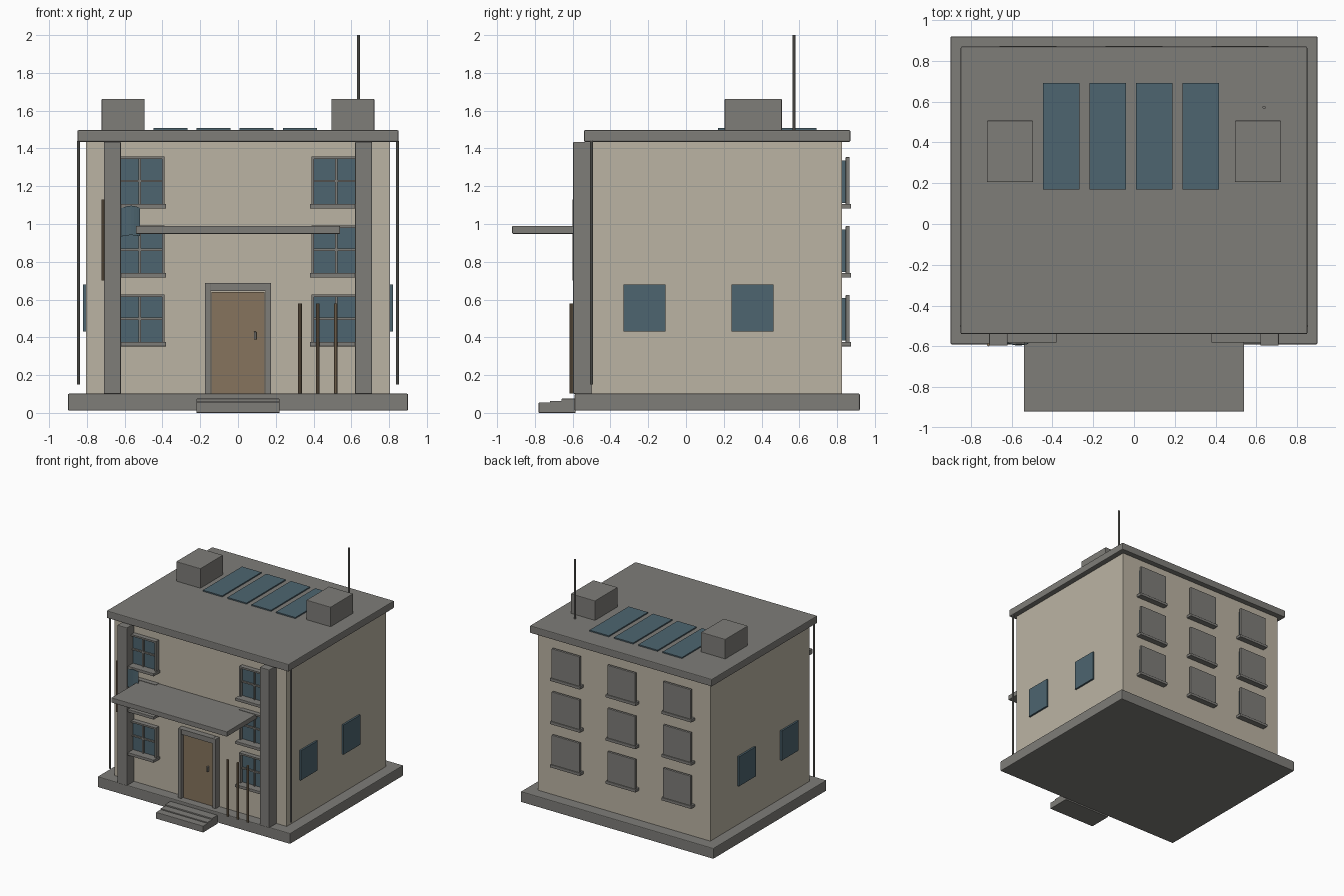
import bpy, math

cube = bpy.data.objects.get("Cube")
if cube:
    bpy.data.objects.remove(cube, do_unlink=True)


def material(name, color):
    m = bpy.data.materials.new(name)
    m.use_nodes = True
    m.diffuse_color = (*color, 1)
    m.node_tree.nodes["Principled BSDF"].inputs["Base Color"].default_value = (*color, 1)
    return m


STONE = material("grey stone", (0.21, 0.205, 0.19))
WALL = material("beige plaster", (0.50, 0.455, 0.37))
GLASS = material("blue glass", (0.075, 0.13, 0.16))
WOOD = material("brown wood", (0.24, 0.175, 0.11))


def box(name, x, y, z, mat, bevel=0.0):
    """Box from three (low, high) ranges."""
    bpy.ops.mesh.primitive_cube_add(size=1, location=[(a + b) / 2 for a, b in (x, y, z)])
    o = bpy.context.object
    o.name = name
    o.scale = [b - a for a, b in (x, y, z)]
    bpy.ops.object.transform_apply(location=False, rotation=False, scale=True)
    o.data.materials.append(mat)
    if bevel:
        mod = o.modifiers.new("soft edge", 'BEVEL')
        mod.width = bevel
        mod.segments = 2
    return o


def rod(name, x, y, z, radius, mat):
    """Upright round rod."""
    bpy.ops.mesh.primitive_cylinder_add(vertices=10, radius=radius, depth=z[1] - z[0],
                                        location=(x, y, (z[0] + z[1]) / 2))
    o = bpy.context.object
    o.name = name
    o.data.materials.append(mat)
    bpy.ops.object.shade_smooth_by_angle()
    return o


# Main body
box("foundation", (-0.9, 0.9), (-0.59, 0.92), (0.012, 0.102), STONE, 0.006)
box("walls", (-0.805, 0.805), (-0.5, 0.825), (0.1, 1.44), WALL)
box("roof_slab", (-0.85, 0.85), (-0.54, 0.87), (1.435, 1.497), STONE, 0.006)
box("canopy", (-0.54, 0.54), (-0.92, -0.5), (0.948, 0.99), STONE, 0.004)

# Entrance steps
for i, (front, top) in enumerate([(-0.78, 0.055), (-0.72, 0.064), (-0.66, 0.075)]):
    box(f"step_{i + 1}", (-0.22, 0.22), (front, -0.585), (0.0 + 0.008 * i, top), STONE, 0.003)

# Columns, drainpipes and roof vents on both sides
for side, s in (("left", 1), ("right", -1)):
    box(f"column_{side}", sorted((0.62 * s, 0.71 * s)), (-0.597, -0.495), (0.1, 1.435), STONE, 0.005)
    rod(f"drainpipe_{side}", 0.845 * s, -0.5, (0.15, 1.44), 0.008, STONE)
    box(f"roof_vent_{side}", sorted((0.495 * s, 0.722 * s)), (0.205, 0.507), (1.49, 1.662), STONE, 0.004)
    for i, y in enumerate((-0.22, 0.352)):
        box(f"side_window_{side}_{i + 1}", sorted((0.8 * s, 0.82 * s)),
            (y - 0.112, y + 0.112), (0.43, 0.68), GLASS)

# Solar panels and antenna
for i in range(4):
    x = -0.357 + 0.228 * i
    box(f"solar_panel_{i + 1}", (x - 0.09, x + 0.09), (0.17, 0.692), (1.49, 1.507), GLASS)
rod("antenna", 0.638, 0.572, (1.49, 2.0), 0.008, STONE)

# Front door with its surround
for s in (-1, 1):
    box("door_jamb", sorted((0.145 * s, 0.176 * s)), (-0.55, -0.495), (0.1, 0.688), STONE, 0.003)
box("door_lintel", (-0.145, 0.145), (-0.55, -0.495), (0.645, 0.688), STONE)
box("door", (-0.141, 0.141), (-0.525, -0.495), (0.102, 0.641), WOOD)
box("door_handle", (0.084, 0.097), (-0.545, -0.52), (0.388, 0.43), STONE, 0.002)


def front_window(x, z):
    y = (-0.54, -0.495)
    box("window_glass", (x - 0.12, x + 0.12), (-0.515, -0.495), (z + 0.02, z + 0.27), GLASS)
    for s in (-1, 1):
        box("window_stile", sorted((x + 0.117 * s, x + 0.131 * s)), y, (z + 0.02, z + 0.276), STONE)
    box("window_head", (x - 0.117, x + 0.117), y, (z + 0.262, z + 0.276), STONE)
    box("window_mullion", (x - 0.006, x + 0.006), (-0.528, -0.51), (z + 0.02, z + 0.265), STONE)
    box("window_crossbar", (x - 0.118, x + 0.118), (-0.528, -0.51), (z + 0.14, z + 0.152), STONE)
    box("window_sill", (x - 0.14, x + 0.14), (-0.582, -0.495), (z, z + 0.024), STONE, 0.003)


def back_window(x, z):
    box("back_window_core", (x - 0.115, x + 0.115), (0.82, 0.848), (z + 0.03, z + 0.255), GLASS)
    box("back_shutter", (x - 0.13, x + 0.13), (0.845, 0.866), (z + 0.02, z + 0.272), STONE, 0.003)
    box("back_sill", (x - 0.14, x + 0.14), (0.822, 0.874), (z, z + 0.024), STONE, 0.003)


# Three floors of windows
for floor in range(3):
    z = 0.352 + 0.365 * floor
    for x in (-0.52, 0.52):
        front_window(x, z)
    for x in (-0.52, 0, 0.52):
        back_window(x, z)

# Wooden posts beside the entrance
for i, x in enumerate((0.328, 0.423, 0.518)):
    rod(f"post_{i + 1}", x, -0.607, (0.102, 0.58), 0.01, WOOD)

# Flag on its pole
rod("flag_pole", -0.714, -0.592, (0.7, 1.13), 0.008, WOOD)
verts, faces = [], []
STEPS = 12
for i in range(STEPS + 1):
    t = i / STEPS
    x, y = -0.71 + 0.192 * t, -0.588 + 0.008 * math.sin(t * 2 * math.pi)
    sway = 0.012 * math.sin(t * math.pi * 2)
    verts += [(x, y, 0.935 - sway * 0.5), (x, y, 1.085 - sway)]
    if i:
        faces.append((2 * i - 2, 2 * i, 2 * i + 1, 2 * i - 1))
mesh = bpy.data.meshes.new("flag")
mesh.from_pydata(verts, [], faces)
mesh.materials.append(GLASS)
flag = bpy.data.objects.new("flag", mesh)
bpy.context.collection.objects.link(flag)
flag.modifiers.new("cloth", 'SOLIDIFY').thickness = 0.005
